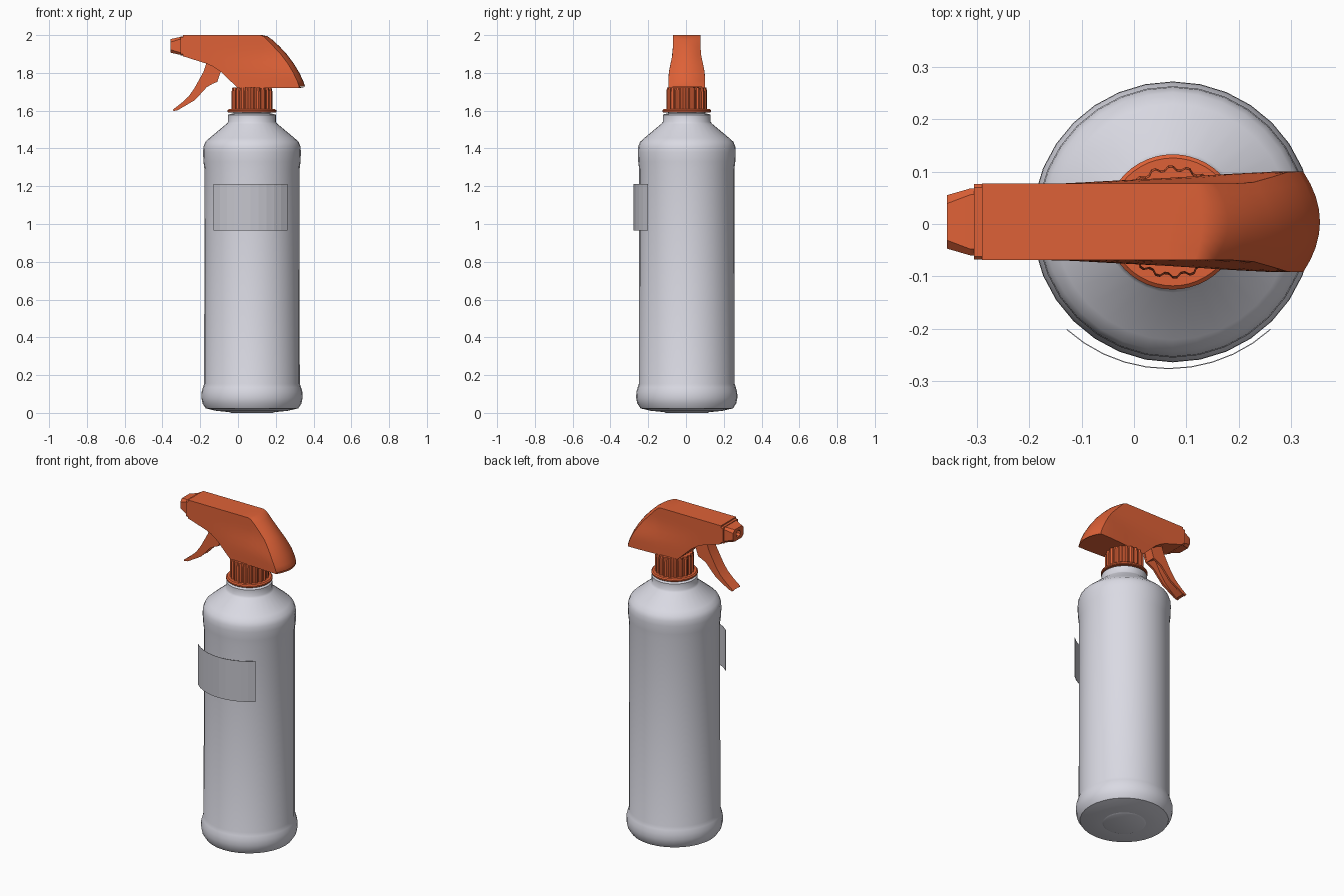
import bpy
import math

if "Cube" in bpy.data.objects:
    bpy.data.objects.remove(bpy.data.objects["Cube"])

CX, CY = 0.074, 0.004  # bottle axis


def material(name, rgb):
    m = bpy.data.materials.new(name)
    m.use_nodes = True
    m.diffuse_color = (*rgb, 1)
    m.node_tree.nodes["Principled BSDF"].inputs["Base Color"].default_value = (*rgb, 1)
    return m


ORANGE = material("orange plastic", (0.73, 0.12, 0.038))
WHITE = material("pale grey plastic", (0.70, 0.70, 0.77))
LABEL = material("label grey", (0.56, 0.56, 0.61))


def make(name, verts, faces, mat, angle=35):
    mesh = bpy.data.meshes.new(name)
    mesh.from_pydata(verts, [], faces)
    mesh.materials.append(mat)
    obj = bpy.data.objects.new(name, mesh)
    bpy.context.collection.objects.link(obj)
    bpy.ops.object.select_all(action="DESELECT")
    obj.select_set(True)
    bpy.context.view_layer.objects.active = obj
    bpy.ops.object.mode_set(mode="EDIT")
    bpy.ops.mesh.select_all(action="SELECT")
    bpy.ops.mesh.normals_make_consistent(inside=False)
    bpy.ops.object.mode_set(mode="OBJECT")
    if angle:
        bpy.ops.object.shade_smooth_by_angle(angle=math.radians(angle))
    return obj


def loft(name, rings, mat, angle=35):
    """Skin closed rings of equal length and cap both ends."""
    n = len(rings[0])
    faces = [(k * n + i, k * n + (i + 1) % n, (k + 1) * n + (i + 1) % n, (k + 1) * n + i)
             for k in range(len(rings) - 1) for i in range(n)]
    faces += [tuple(range(n)), tuple(range((len(rings) - 1) * n, len(rings) * n))]
    return make(name, [p for r in rings for p in r], faces, mat, angle)


def lathe(name, profile, mat, seg=32, rib=0.0, angle=35):
    """Turn (radius, z) pairs round the bottle axis; rib cuts alternate grooves."""
    rings = []
    for r, z in profile:
        ring = []
        for i in range(seg):
            a = math.tau * i / seg
            q = r - (rib if i % 4 > 1 else 0)
            ring.append((CX + q * math.cos(a), CY + q * math.sin(a), z))
        rings.append(ring)
    return loft(name, rings, mat, angle)


def lerp_path(path, x):
    for (x0, z0), (x1, z1) in zip(path, path[1:]):
        if x <= x1:
            return z0 + (z1 - z0) * max(0, x - x0) / (x1 - x0)
    return path[-1][1]


def clamp(v):
    return max(0.0, min(1.0, v))


def prism(name, outline, y0, y1, mat):
    return loft(name, [[(x, y, z) for x, z in outline] for y in (y0, y1)], mat, 30)


# Bottle with rounded foot, raised shoulder and stepped neck
lathe("bottle", [(0.12, 0.004), (0.19, 0.011), (0.245, 0.024), (0.262, 0.05), (0.268, 0.08),
                 (0.267, 0.11), (0.26, 0.135), (0.253, 0.155), (0.252, 1.29), (0.257, 1.33),
                 (0.259, 1.38), (0.257, 1.41), (0.247, 1.435), (0.225, 1.455), (0.135, 1.53),
                 (0.127, 1.54), (0.127, 1.578), (0.115, 1.583), (0.098, 1.585), (0.098, 1.6)],
      WHITE, angle=40)
lathe("foot_disc", [(0.11, 0.0), (0.12, 0.004)], WHITE)

# Ribbed screw cap and its flange
lathe("cap_flange", [(0.124, 1.590), (0.129, 1.594), (0.129, 1.602), (0.122, 1.608)], ORANGE, 48)
lathe("cap", [(0.108, 1.6), (0.108, 1.70), (0.104, 1.722)], ORANGE, 80, rib=0.007, angle=25)

# Sprayer head: cross-sections along x, flared low down and rounded at the back
TOP = [(-0.29, 2.0), (0.13, 2.0), (0.155, 1.994), (0.18, 1.977), (0.22, 1.94), (0.26, 1.897),
       (0.295, 1.85), (0.325, 1.80), (0.345, 1.758), (0.355, 1.728)]
UNDER = [(-0.29, 1.888), (-0.17, 1.85), (-0.135, 1.835), (-0.09, 1.805), (-0.02, 1.738),
         (0.0, 1.72), (0.355, 1.72)]
stations = sorted({x for x, _ in TOP + UNDER} | {0.06, -0.055})
ROWS, COLS = 8, 8
section = [(1, v / ROWS) for v in range(ROWS)]
section += [(1 - 2 * t / COLS, 1) for t in range(COLS)]
section += [(-1, 1 - v / ROWS) for v in range(ROWS)]
section += [(-1 + 2 * t / COLS, 0) for t in range(COLS)]
rings = []
for x in stations:
    lo, hi = lerp_path(UNDER, x), lerp_path(TOP, x)
    ring = []
    for t, v in section:
        z = lo + (hi - lo) * v
        s = clamp((1.93 - z) / 0.15)
        half = 0.073 + 0.023 * s * s * (3 - 2 * s) * clamp((x + 0.15) / 0.45)
        back = 0.032 * t * t * clamp((x - 0.08) / 0.12)
        ring.append((x - back, CY + half * t, z))
    rings.append(ring)
loft("sprayer_head", rings, ORANGE, 40)


# Nozzle: chamfered block tapering to a recessed spray hole
def octagon(x, hy, hz, c):
    pts = [(hy, hz - c), (hy - c, hz), (c - hy, hz), (-hy, hz - c),
           (-hy, c - hz), (c - hy, -hz), (hy - c, -hz), (hy, c - hz)]
    return [(x, CY + y, 1.943 + z) for y, z in pts]


loft("nozzle_collar", [octagon(-0.285, 0.072, 0.05, 0.006), octagon(-0.305, 0.072, 0.05, 0.006)],
     ORANGE, 20)
loft("nozzle", [octagon(-0.30, 0.064, 0.046, 0.012), octagon(-0.312, 0.064, 0.046, 0.012),
                octagon(-0.357, 0.051, 0.036, 0.016), octagon(-0.357, 0.02, 0.02, 0.012),
                octagon(-0.325, 0.016, 0.016, 0.009)], ORANGE, 20)

# Trigger: curved finger plate with a stiffening wall on each side
front_edge = [(-0.165, 1.86), (-0.183, 1.805), (-0.205, 1.765), (-0.23, 1.72), (-0.26, 1.677),
              (-0.30, 1.64), (-0.345, 1.605)]
rear_edge = [(-0.34, 1.598), (-0.315, 1.605), (-0.23, 1.655), (-0.195, 1.692), (-0.165, 1.725),
             (-0.135, 1.742), (-0.11, 1.752), (-0.09, 1.81)]
web_edge = [(x + 0.022, z - 0.004) for x, z in reversed(front_edge)]
prism("trigger_plate", front_edge + web_edge, CY - 0.034, CY + 0.034, ORANGE)
for side, s in (("left", 1), ("right", -1)):
    prism("trigger_wall_" + side, front_edge + rear_edge, CY + s * 0.024, CY + s * 0.036, ORANGE)
prism("trigger_pivot", [(-0.165, 1.86), (-0.155, 1.78), (-0.11, 1.752), (-0.09, 1.83)],
      CY - 0.03, CY + 0.03, ORANGE)

# Curved label standing just off the front of the bottle
R, N = 0.291, 10
span = math.asin(0.195 / R)
label_verts = []
for i in range(N + 1):
    a = span * (2 * i / N - 1)
    for z in (0.965, 1.213):
        label_verts.append((0.066 + R * math.sin(a), 0.014 - R * math.cos(a), z))
label = make("label", label_verts,
             [(2 * i, 2 * i + 2, 2 * i + 3, 2 * i + 1) for i in range(N)], LABEL, 0)
thick = label.modifiers.new("thickness", "SOLIDIFY")
thick.thickness = 0.002
